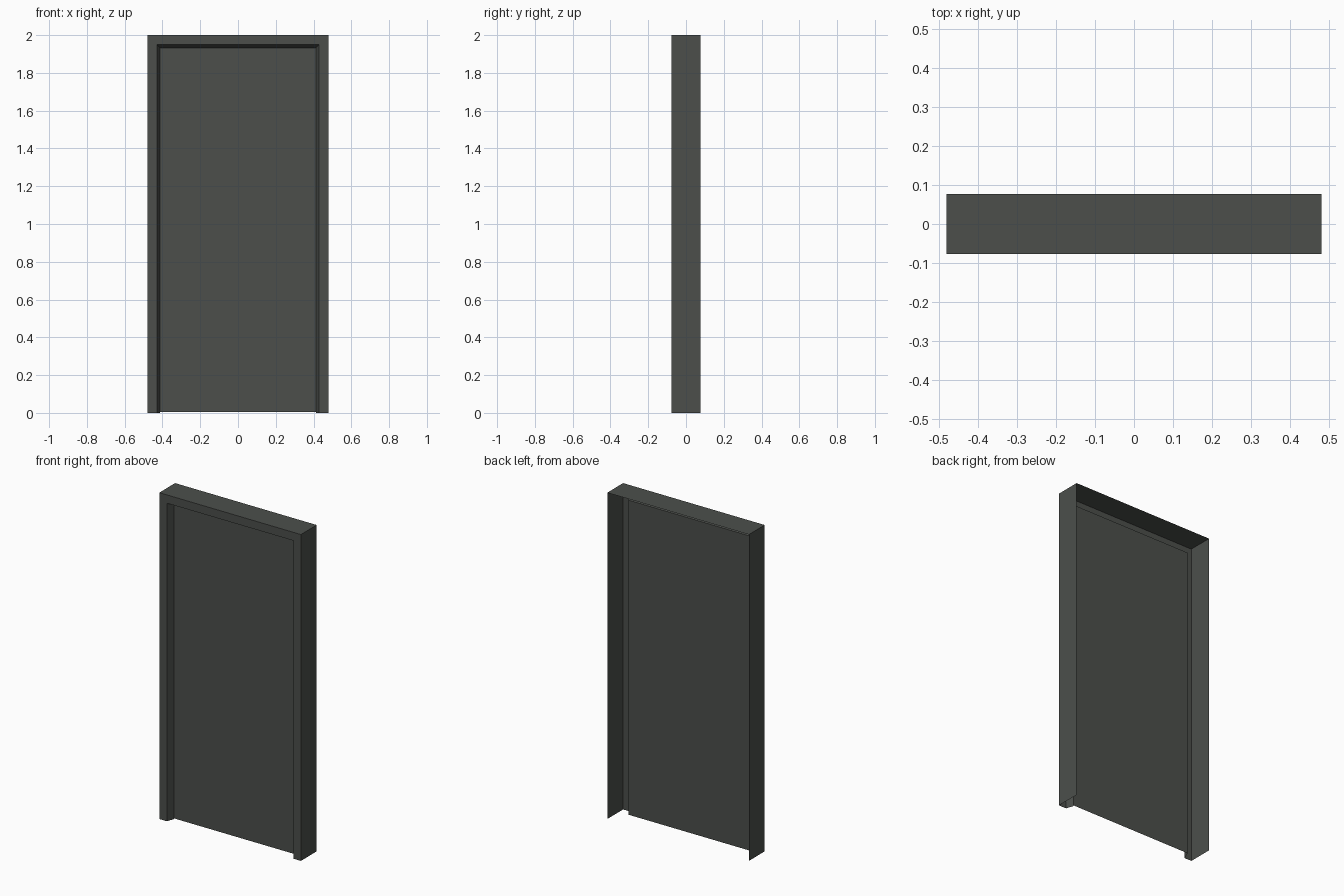
import bpy

if "Cube" in bpy.data.objects:
    bpy.data.objects.remove(bpy.data.objects["Cube"])

HALF_W, HEIGHT, HALF_D = 0.48, 2.0, 0.0765
PANEL_Y = -0.03

paint = bpy.data.materials.new("dark grey green")
paint.diffuse_color = (0.072, 0.078, 0.071, 1.0)
paint.use_nodes = True
paint.node_tree.nodes["Principled BSDF"].inputs["Base Color"].default_value = paint.diffuse_color


def make_object(name, verts, faces):
    mesh = bpy.data.meshes.new(name)
    mesh.from_pydata(verts, [], faces)
    mesh.materials.append(paint)
    obj = bpy.data.objects.new(name, mesh)
    bpy.context.collection.objects.link(obj)
    return obj


def arch(inset, y, bottom=0.0):
    """Bottom left, top left, top right, bottom right at one inset and depth."""
    w, top = HALF_W - inset, HEIGHT - inset
    return [(-w, y, bottom), (-w, y, top), (w, y, top), (w, y, bottom)]


# Door frame: open sheet profile (outer wall, front face, sloped reveal) swept over the arch
profile = [(0.0, HALF_D), (0.0, -HALF_D), (0.051, -HALF_D), (0.068, PANEL_Y)]
verts = [v for inset, y in profile for v in arch(inset, y)]
faces = [(4 * j + k, 4 * j + 4 + k, 4 * j + 5 + k, 4 * j + 1 + k)
         for j in range(len(profile) - 1) for k in range(3)]
make_object("door_frame", verts, faces)

# Door leaf: flat sheet closing the reveal, just clear of the floor
make_object("door_panel", arch(0.068, PANEL_Y, 0.004), [(0, 3, 2, 1)])
